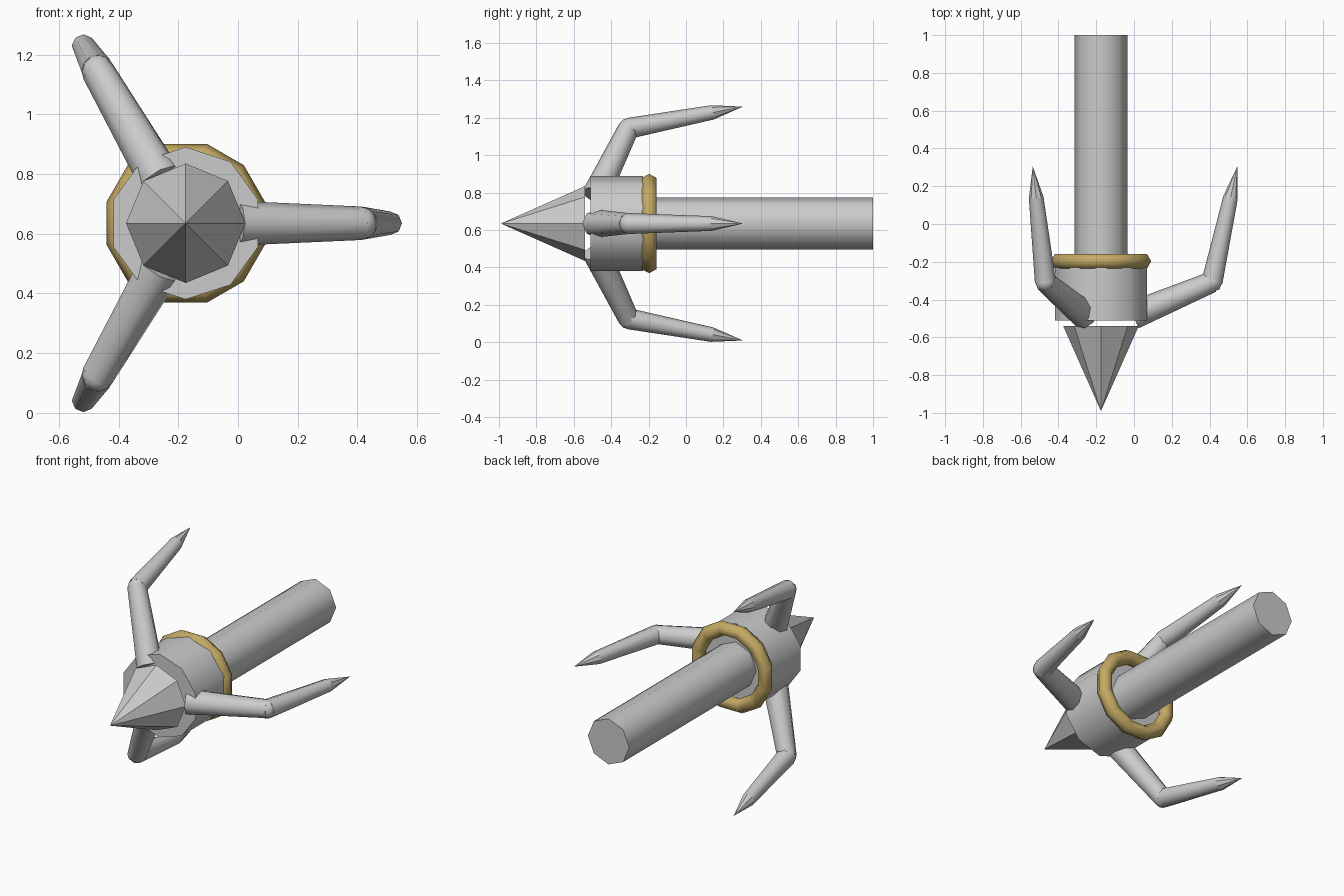
import bpy, math
from mathutils import Vector, Matrix

if "Cube" in bpy.data.objects:
    bpy.data.objects.remove(bpy.data.objects["Cube"])

CX, CZ = -0.175, 0.635          # main axis runs along y through this point

def finish(ob, name, angle=None):
    ob.name = name
    if angle:
        bpy.ops.object.shade_smooth_by_angle(angle=math.radians(angle))
    return ob

def tube(name, p1, p2, r1, r2, sides=8, angle=50, spin=0.0):
    """Tapered cylinder between two points, optionally spun about its axis."""
    p1, p2 = Vector(p1), Vector(p2)
    d = p2 - p1
    rot = d.to_track_quat('Z', 'Y').to_matrix() @ Matrix.Rotation(spin, 3, 'Z')
    bpy.ops.mesh.primitive_cone_add(vertices=sides, radius1=r1, radius2=r2, depth=d.length,
                                    location=(p1 + p2) / 2, rotation=rot.to_euler())
    return finish(bpy.context.object, name, angle)

def on_axis(y):
    return (CX, y, CZ)

# Shaft, hub and spike
tube("shaft", on_axis(-0.24), on_axis(1.0), 0.14, 0.14)
tube("hub", on_axis(-0.51), on_axis(-0.23), 0.255, 0.255, sides=10)
tube("spike", on_axis(-0.54), on_axis(-0.99), 0.2, 0.0, angle=None)

# Gold collar ring
bpy.ops.mesh.primitive_torus_add(major_segments=12, minor_segments=6, major_radius=0.231,
                                 minor_radius=0.044, location=on_axis(-0.197),
                                 rotation=(math.pi / 2, 0, 0))
ring = finish(bpy.context.object, "collar_ring", 65)
ring.data.transform(Matrix.Rotation(math.radians(15), 4, 'Z'))
gold = bpy.data.materials.new("gold")
gold.diffuse_color = (0.55, 0.40, 0.13, 1)
gold.use_nodes = True
gold.node_tree.nodes["Principled BSDF"].inputs["Base Color"].default_value = gold.diffuse_color
ring.data.materials.append(gold)

# Three hooked prongs around the hub
for i in range(3):
    a = math.radians(120 * i)

    def at(r, y):
        return (CX + r * math.cos(a), y, CZ + r * math.sin(a))

    root, elbow, neck, tip = at(0.17, -0.483), at(0.588, -0.307), at(0.686, 0.14), at(0.722, 0.305)
    tube(f"prong_arm_{i + 1}", root, elbow, 0.075, 0.056)
    tube(f"prong_hook_{i + 1}", elbow, neck, 0.056, 0.039)
    tube(f"prong_tip_{i + 1}", neck, tip, 0.039, 0.0, angle=None)
    bpy.ops.mesh.primitive_uv_sphere_add(segments=8, ring_count=6, radius=0.055, location=elbow)
    finish(bpy.context.object, f"prong_elbow_{i + 1}", 60)
